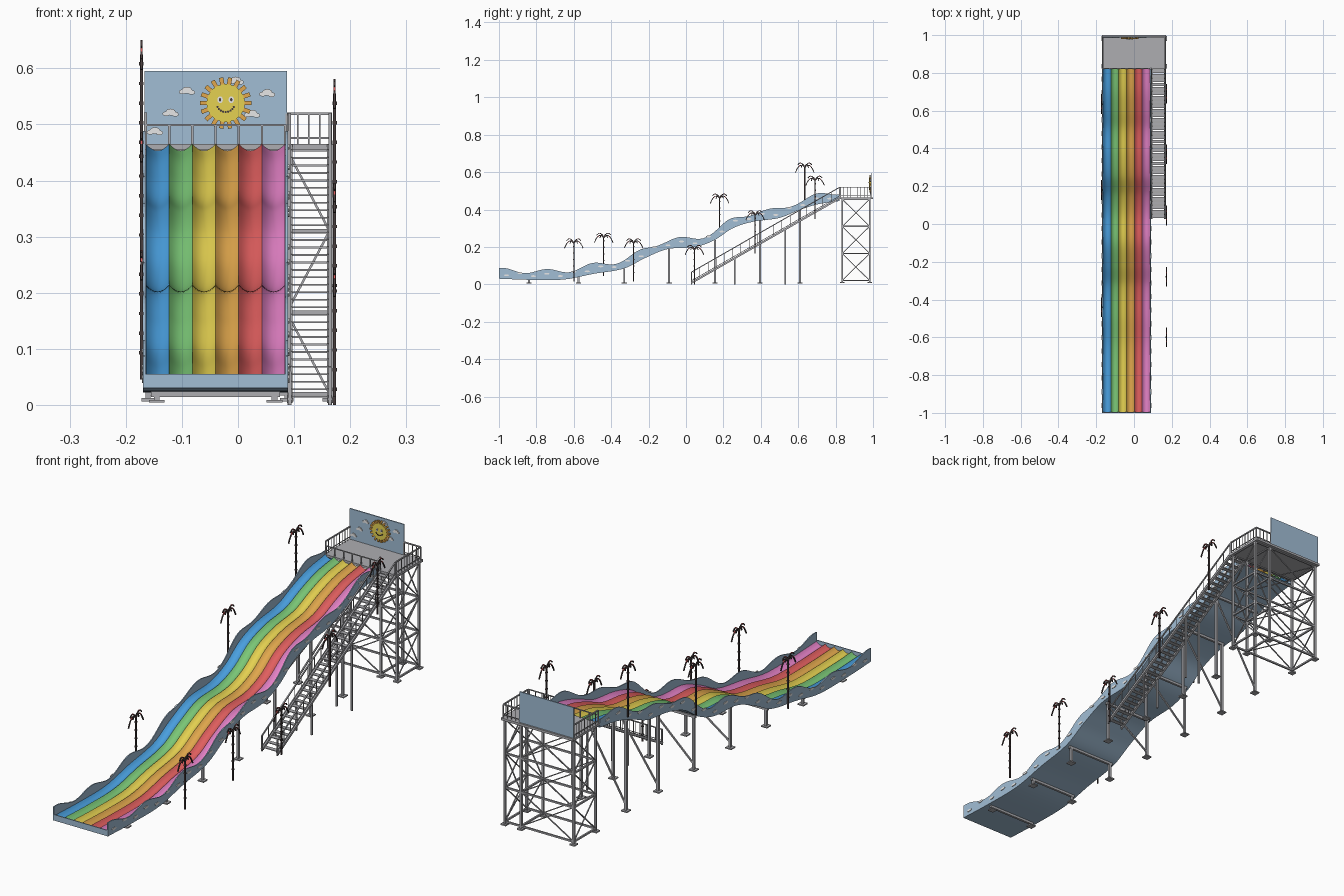
import bpy, bmesh, math
from mathutils import Vector, Matrix

cube = bpy.data.objects.get("Cube")
if cube:
    bpy.data.objects.remove(cube)


def material(name, rgb):
    m = bpy.data.materials.new(name)
    m.use_nodes = True
    col = [(c / 255) ** 2.2 for c in rgb] + [1]
    m.diffuse_color = col
    m.node_tree.nodes["Principled BSDF"].inputs["Base Color"].default_value = col
    return m


BLUE = material("lane blue", (75, 158, 222))
GREEN = material("lane green", (122, 198, 118))
YELLOW = material("lane yellow", (228, 208, 82))
ORANGE = material("lane orange", (224, 166, 78))
RED = material("lane red", (224, 95, 95))
PINK = material("lane pink", (226, 128, 196))
SKY = material("sky panel", (160, 188, 212))
STEEL = material("steel grey", (172, 172, 176))
WHITE = material("cloud white", (232, 232, 232))
DARK = material("dark trim", (72, 62, 62))


def finish(bm, name, *mats):
    bmesh.ops.recalc_face_normals(bm, faces=bm.faces)
    me = bpy.data.meshes.new(name)
    bm.to_mesh(me)
    bm.free()
    for m in mats:
        me.materials.append(m)
    ob = bpy.data.objects.new(name, me)
    bpy.context.collection.objects.link(ob)
    return ob


def loft(bm, sections, closed=False, smooth=False):
    rows = [[bm.verts.new(p) for p in s] for s in sections]
    n = len(rows[0])
    for a, b in zip(rows, rows[1:]):
        for i in range(n if closed else n - 1):
            j = (i + 1) % n
            bm.faces.new((a[i], a[j], b[j], b[i])).smooth = smooth
    if closed:
        bm.faces.new(rows[0])
        bm.faces.new(rows[-1])


def beam(bm, a, b, r=0.003, mat=0):
    a, b = Vector(a), Vector(b)
    d = b - a
    side = d.cross(Vector((0, 0, 1)))
    side = side.normalized() if side.length > 1e-6 else Vector((1, 0, 0))
    up = side.cross(d).normalized()
    ring = [(side + up) * r, (side - up) * r, (-side - up) * r, (up - side) * r]
    first = len(bm.faces)
    loft(bm, [[p + o for o in ring] for p in (a, b)], closed=True)
    bm.faces.ensure_lookup_table()
    for f in bm.faces[first:]:
        f.material_index = mat


def box(bm, x0, x1, y0, y1, z0, z1):
    loft(bm, [[(x0, y, z0), (x1, y, z0), (x1, y, z1), (x0, y, z1)] for y in (y0, y1)], closed=True)


def plate(bm, centre, w, h, axis, thick=0.003, sides=14):
    """Thin elliptical plate facing along y or x."""
    rot = Matrix.Rotation(math.pi / 2, 4, "X")
    if axis == "x":
        rot = Matrix.Rotation(math.pi / 2, 4, "Z") @ rot
    mat = Matrix.Translation(centre) @ rot @ Matrix.Diagonal((w, h, 1, 1))
    bmesh.ops.create_cone(bm, cap_ends=True, segments=sides, radius1=1, radius2=1,
                          depth=thick, matrix=mat)


# Slide path: underside height along y, smoothly interpolated
PATH = [(-1, .03), (-.83, .024), (-.65, .026), (-.5, .055), (-.33, .085), (-.22, .14),
        (-.1, .188), (.05, .2), (.15, .235), (.25, .3), (.36, .335), (.5, .355),
        (.6, .395), (.7, .427), (.82, .445)]


def slope(i):
    a, b = PATH[max(i - 1, 0)], PATH[min(i + 1, len(PATH) - 1)]
    return (b[1] - a[1]) / (b[0] - a[0])


def under(y):
    i = max(k for k in range(len(PATH) - 1) if y >= PATH[k][0] or k == 0)
    (y0, z0), (y1, z1) = PATH[i], PATH[i + 1]
    h = y1 - y0
    t = (y - y0) / h
    s = t * t * (3 - 2 * t)
    return (z0 + (z1 - z0) * s + h * t * (1 - t) ** 2 * slope(i)
            - h * t * t * (1 - t) * slope(i + 1))


X0, X1, TOP_Y, DECK = -.167, .087, .82, .465
STEPS = 110
YS = [-1 + (TOP_Y + 1) * i / STEPS for i in range(STEPS + 1)]

# Coloured trough lanes
LANE_W = (X1 - X0 - .006) / 6
lane_edges = [X0 + .003 + LANE_W * i for i in range(7)]
for x, mat in zip(lane_edges, (BLUE, GREEN, YELLOW, ORANGE, RED, PINK)):
    bm = bmesh.new()
    cross = [i / 8 for i in range(9)]
    loft(bm, [[(x + LANE_W * t, y, under(y) + .02 - .048 * t * (1 - t)) for t in cross]
              for y in YS], smooth=True)
    finish(bm, mat.name.replace("lane ", "") + "_lane", mat)

# Slide underside and front lip
bm = bmesh.new()
loft(bm, [[(X0, y, under(y)), (X1, y, under(y))] for y in YS], smooth=True)
finish(bm, "slide_underside", SKY)
bm = bmesh.new()
box(bm, X0, X1, -1, -.996, .03, .055)
finish(bm, "front_lip", SKY)


# Wavy side walls with small cloud plates
def wall_top(y):
    return under(y) + .047 + .012 * math.cos((y + .98) * math.tau / .24)


for name, x, out in (("right_wall", X0, -1), ("left_wall", X1, 1)):
    bm = bmesh.new()
    a, b = x - .002, x + .002
    loft(bm, [[(a, y, under(y)), (b, y, under(y)), (b, y, wall_top(y)), (a, y, wall_top(y))]
              for y in YS], closed=True)
    finish(bm, name, SKY)
    bm = bmesh.new()
    for i in range(25):
        y = -.96 + i * .072
        plate(bm, (x + out * .003, y, under(y) + (.02, .034)[i % 2]), .014, .005, "x")
    finish(bm, name + "_clouds", WHITE)

# Slide support frames with pads, cross bars and diagonals
bm = bmesh.new()
LEFT, RIGHT = .065, -.145
for y in (-.84, -.575, -.33, -.09, .155, .395, .61):
    z = under(y) - .005
    beam(bm, (RIGHT - .01, y, z), (LEFT + .01, y, z), .005)
    for x in (LEFT, RIGHT):
        beam(bm, (x, y, 0.006), (x, y, z), .005)
        box(bm, x - .014, x + .014, y - .014, y + .014, .004, .009)
    if z > .12:
        beam(bm, (RIGHT, y, .03), (LEFT, y, z - .01))
finish(bm, "slide_supports", STEEL)

# Platform tower
bm = bmesh.new()
cols, rows, levels = (-.16, .087, .163), (.835, .982), (.02, .165, .31, .455)
for y in rows:
    for x in cols:
        beam(bm, (x, y, .008), (x, y, .46), .0045)
        box(bm, x - .012, x + .012, y - .012, y + .012, .006, .012)
    for z in levels:
        beam(bm, (cols[0], y, z), (cols[-1], y, z), .0035)
for z in levels:
    for x in cols:
        beam(bm, (x, rows[0], z), (x, rows[1], z), .0035)
for k, (lo, hi) in enumerate(zip(levels, levels[1:])):
    for x in (cols[0], cols[-1]):
        beam(bm, (x, rows[0], lo), (x, rows[1], hi), .002)
        beam(bm, (x, rows[0], hi), (x, rows[1], lo), .002)
    for y in rows:
        beam(bm, (cols[0], y, lo), (cols[1], y, hi), .002)
        beam(bm, (cols[0], y, hi), (cols[1], y, lo), .002)
        a, b = (lo, hi) if k % 2 else (hi, lo)
        beam(bm, (cols[1], y, a), (cols[2], y, b), .002)
finish(bm, "tower_frame", STEEL)
bm = bmesh.new()
box(bm, -.17, .17, TOP_Y, 1, DECK - .01, DECK)
finish(bm, "platform_deck", STEEL)


# Railings
def railing(bm, a, b, h, count):
    a, b, up = Vector(a), Vector(b), Vector((0, 0, h))
    beam(bm, a + up, b + up, .0025)
    beam(bm, a + up * .2, b + up * .2, .0015)
    for i in range(count + 1):
        p = a.lerp(b, i / count)
        beam(bm, p, p + up, .0025 if i in (0, count) else .0012)


bm = bmesh.new()
for x in (-.165, .165):
    railing(bm, (x, .825, DECK), (x, .99, DECK), .054, 9)
railing(bm, (X1, .99, DECK), (.165, .99, DECK), .054, 4)
beam(bm, (.09, .825, DECK), (.09, .825, .52))
finish(bm, "platform_railings", STEEL)

# Lane start gates
bm = bmesh.new()
for x in lane_edges:
    beam(bm, (x, .825, DECK - .005), (x, .825, .5), .002)
for x in lane_edges[:-1]:
    beam(bm, (x + .002, .825, .499), (x + LANE_W - .002, .825, .499), .0018)
finish(bm, "start_gates", STEEL)

# Staircase with stringers, treads, rails and posts
bm = bmesh.new()
S0, S1, N = Vector((0, .03, .008)), Vector((0, TOP_Y, .46)), 34
for x in (.092, .164):
    off = Vector((x, 0, 0))
    beam(bm, S0 + off, S1 + off, .005)
    railing(bm, S0 + off, S1 + off, .058, 18)
    for y in (.26, .53):
        p = S0.lerp(S1, (y - S0.y) / (S1.y - S0.y)) + off
        beam(bm, (x, y, 0), p, .0035)
    beam(bm, (x, .03, 0), (x, .03, .06), .003)
for i in range(N):
    p = S0.lerp(S1, (i + .5) / N)
    box(bm, .092, .164, p.y - .009, p.y + .009, p.z - .0015, p.z + .0015)
finish(bm, "staircase", STEEL)

# Sky backboard with clouds and a smiling sun
bm = bmesh.new()
box(bm, X0, X1, .988, .993, DECK, .595)
finish(bm, "backboard", SKY)
bm = bmesh.new()
for x, z in ((-.091, .559), (-.004, .577), (.052, .555), (-.12, .52), (-.148, .487), (.025, .518)):
    for dx, dz, s in ((-.008, -.001, .7), (0, .002, 1), (.008, -.002, .7)):
        plate(bm, (x + dx, .986, z + dz), .009 * s, .006 * s, "y", .004)
finish(bm, "backboard_clouds", WHITE)
SUN = Vector((-.022, .984, .538))
bm = bmesh.new()
for i in range(18):
    a = math.tau * i / 18
    d = Vector((math.cos(a), 0, math.sin(a)))
    beam(bm, SUN + d * .028, SUN + d * .046, .0038)
finish(bm, "sun_rays", ORANGE)
bm = bmesh.new()
plate(bm, SUN, .034, .034, "y", .009, 28)
finish(bm, "sun_disc", YELLOW)
bm = bmesh.new()
for s in (-1, 1):
    plate(bm, SUN + Vector((s * .01, -.005, .006)), .005, .006, "y")
finish(bm, "sun_eyes", WHITE)
bm = bmesh.new()
for s in (-1, 1):
    plate(bm, SUN + Vector((s * .01, -.006, .006)), .002, .003, "y")
for i in range(9):
    a = math.radians(205 + i * 16.25)
    plate(bm, SUN + Vector((.016 * math.cos(a), -.005, .016 * math.sin(a))), .002, .002, "y")
finish(bm, "sun_smile_and_pupils", DARK)


# Flat decorative palms along both sides
def palm(name, x, y, top):
    bm = bmesh.new()
    beam(bm, (x, y, max(top - .225, 0)), (x, y, top - .02), .0028)
    for k in range(5):
        z = top - .04 - k * .035
        beam(bm, (x, y, z), (x, y, z + .006), .004)
    for s in (-1, 1):
        for reach, rise, drop in ((.05, .075, .1), (.038, .085, .07), (.02, .075, .075)):
            pts = []
            for i in range(7):
                t = i / 6
                pts.append(Vector((x, y + s * reach * t, top - .022 + rise * t - drop * t * t)))
            for i, (a, b) in enumerate(zip(pts, pts[1:])):
                beam(bm, a, b, .0022, 1 if i == 3 else 0)
    finish(bm, name, DARK, RED)


for i, (y, top) in enumerate(((-.44, .27), (.18, .48), (.635, .645))):
    palm(f"right_palm_{i + 1}", -.172, y, top)
for i, (y, top) in enumerate(((-.6, .24), (-.28, .24), (.045, .205), (.37, .39), (.69, .575))):
    palm(f"left_palm_{i + 1}", .172, y, top)
